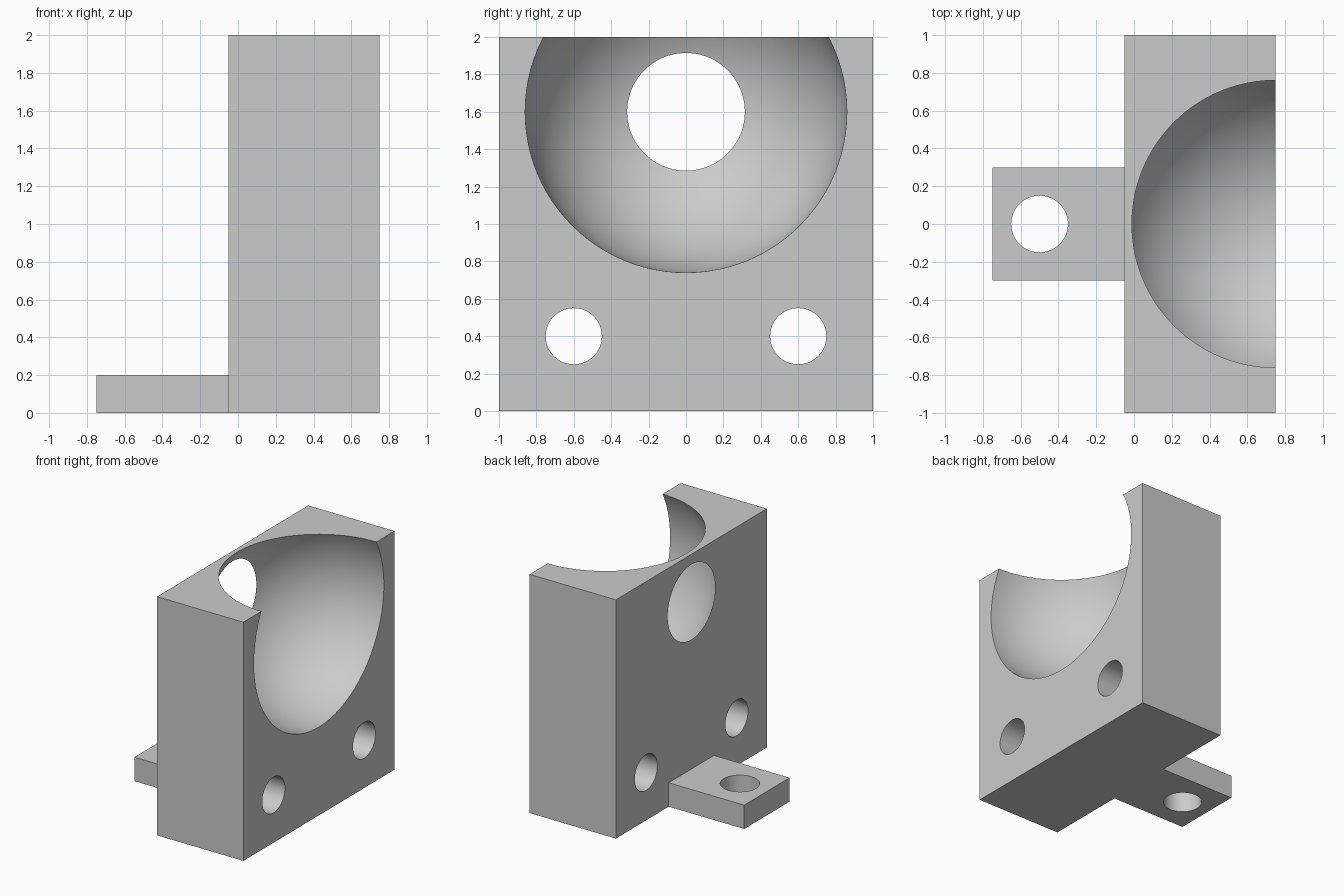
import bpy
from math import pi, radians

if "Cube" in bpy.data.objects:
    bpy.data.objects.remove(bpy.data.objects["Cube"], do_unlink=True)

grey = bpy.data.materials.new("light grey")
grey.diffuse_color = (0.6, 0.6, 0.6, 1)
grey.use_nodes = True
grey.node_tree.nodes["Principled BSDF"].inputs["Base Color"].default_value = (0.6, 0.6, 0.6, 1)


def finish(name):
    obj = bpy.context.object
    obj.name = name
    obj.data.materials.append(grey)
    return obj


def box(name, low, high):
    centre = [(a + b) / 2 for a, b in zip(low, high)]
    bpy.ops.mesh.primitive_cube_add(size=1, location=centre)
    bpy.context.object.scale = [b - a for a, b in zip(low, high)]
    bpy.ops.object.transform_apply(location=False, rotation=False, scale=True)
    return finish(name)


def drill(name, location, depth, rotation=(0, 0, 0)):
    bpy.ops.mesh.primitive_cylinder_add(vertices=64, radius=0.15, depth=depth,
                                        location=location, rotation=rotation)
    return finish(name)


def combine(target, tool, operation):
    mod = target.modifiers.new(tool.name, 'BOOLEAN')
    mod.operation = operation
    mod.solver = 'EXACT'
    mod.object = tool
    bpy.context.view_layer.objects.active = target
    bpy.ops.object.modifier_apply(modifier=mod.name)
    bpy.data.objects.remove(tool, do_unlink=True)


# Upright block with a foot tab behind it
block = box("mounting_block", (-0.05, -1, 0), (0.75, 1, 2))
combine(block, box("foot_tab", (-0.75, -0.3, 0), (0.05, 0.3, 0.2)), 'UNION')

# Spherical socket, breaking through the top and back
bpy.ops.mesh.primitive_uv_sphere_add(segments=96, ring_count=48, radius=0.86,
                                     location=(0.75, 0, 1.6), rotation=(0, pi / 2, 0))
combine(block, finish("socket_cutter"), 'DIFFERENCE')

# Two bolt holes through the block and one through the tab
for side in (-1, 1):
    combine(block, drill("bolt_hole", (0.35, side * 0.6, 0.4), 1.2, (0, pi / 2, 0)), 'DIFFERENCE')
combine(block, drill("tab_hole", (-0.5, 0, 0.1), 0.6), 'DIFFERENCE')

# Smooth curved walls, crisp edges
bpy.ops.object.select_all(action='DESELECT')
block.select_set(True)
bpy.context.view_layer.objects.active = block
bpy.ops.object.shade_smooth_by_angle(angle=radians(15))
